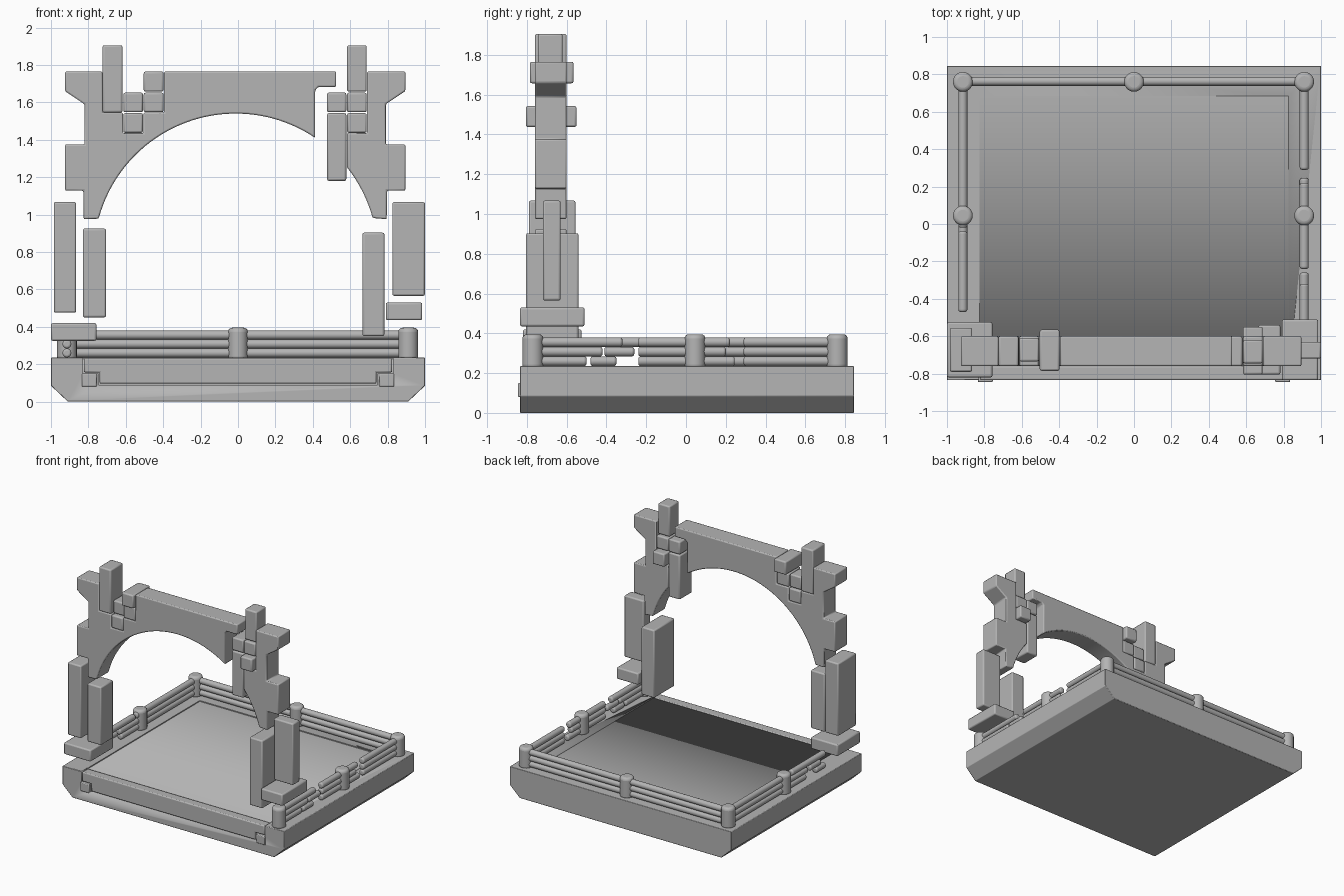
import bpy, bmesh, math

cube = bpy.data.objects.get("Cube")
if cube:
    bpy.data.objects.remove(cube, do_unlink=True)

stone = bpy.data.materials.new("grey stone")
stone.use_nodes = True
grey = (0.46, 0.46, 0.46, 1)
stone.diffuse_color = grey
bsdf = next(n for n in stone.node_tree.nodes if n.type == 'BSDF_PRINCIPLED')
bsdf.inputs["Base Color"].default_value = grey


def finish(name, bm, bevel=0.01, segments=2):
    """Turn a bmesh into a bevelled, shaded object."""
    bmesh.ops.recalc_face_normals(bm, faces=bm.faces)
    mesh = bpy.data.meshes.new(name)
    bm.to_mesh(mesh)
    bm.free()
    mesh.materials.append(stone)
    ob = bpy.data.objects.new(name, mesh)
    bpy.context.collection.objects.link(ob)
    if bevel:
        mod = ob.modifiers.new("Bevel", 'BEVEL')
        mod.width, mod.segments = bevel, segments
        mod.limit_method, mod.angle_limit = 'ANGLE', math.radians(30)
    bpy.ops.object.select_all(action='DESELECT')
    ob.select_set(True)
    bpy.context.view_layer.objects.active = ob
    bpy.ops.object.shade_smooth_by_angle(angle=math.radians(35))
    return ob


def prism(name, outline, y0, y1, bevel=0.01):
    """Extrude an x-z outline along y."""
    bm = bmesh.new()
    face = bm.faces.new([bm.verts.new((x, y0, z)) for x, z in outline])
    ext = bmesh.ops.extrude_face_region(bm, geom=[face])
    verts = [v for v in ext["geom"] if isinstance(v, bmesh.types.BMVert)]
    bmesh.ops.translate(bm, verts=verts, vec=(0, y1 - y0, 0))
    return finish(name, bm, bevel)


def box(name, x0, x1, z0, z1, y0=-0.76, y1=-0.60, bevel=0.01):
    return prism(name, [(x0, z0), (x1, z0), (x1, z1), (x0, z1)], y0, y1, bevel)


def rod(name, start, end, radius, bevel, axis):
    """Round bar between two points on one axis."""
    bm = bmesh.new()
    length = end[axis] - start[axis]
    bmesh.ops.create_cone(bm, cap_ends=True, segments=20, radius1=radius,
                          radius2=radius, depth=length)
    ob = finish(name, bm, bevel, 4)
    ob.location = [(a + b) / 2 for a, b in zip(start, end)]
    ob.rotation_euler = [(0, math.pi / 2, 0), (math.pi / 2, 0, 0), (0, 0, 0)][axis]
    return ob


def cut(target, cutter):
    cutter.hide_render = True
    cutter.hide_set(True)
    cutter.display_type = 'WIRE'
    mod = target.modifiers.new("Cut", 'BOOLEAN')
    mod.operation, mod.object, mod.solver = 'DIFFERENCE', cutter, 'EXACT'


def mirrored(half):
    """Complete a right-hand outline with its reflection."""
    return half + [(-x, z) for x, z in reversed(half)]


# Base with chamfered sides, a shallow floor recess and a front slot
TOP = 0.235
base = prism("base", mirrored([(0.91, 0), (1, 0.085), (1, TOP)]), -0.835, 0.845, 0.004)
cut(base, box("floor_cutter", -0.825, 0.825, TOP - 0.008, 0.4, -0.77, 0.685, 0))
sill = [(0.745, 0.09), (0.745, 0.15), (0.83, 0.15)]
cut(base, prism("sill_cutter", mirrored(sill + [(0.83, 0.4)]), -0.95, -0.76, 0))
inner_sill = [(0.74, 0.096), (0.74, 0.156), (0.824, 0.156), (0.824, TOP - 0.002)]
prism("front_sill", mirrored(inner_sill), -0.835, -0.76, 0.008)
for side, s in (("left", 1), ("right", -1)):
    x = s * 0.795
    box(f"{side}_sill_tab", x - 0.04, x + 0.04, 0.08, 0.15, -0.845, -0.78, 0.006)

# Fence posts
POSTS = [(-0.915, 0.76), (0, 0.76), (0.91, 0.76), (-0.915, 0.045), (0.91, 0.045), (0.91, -0.77)]
for i, (x, y) in enumerate(POSTS):
    rod(f"fence_post_{i + 1}", (x, y, 0.22), (x, y, 0.395), 0.053, 0.022, 2)

# Fence rails: unbroken at the back, snapped into lengths on the sides
LEVELS = (0.26, 0.308, 0.356)
LEFT_GAPS = [[(-0.77, -0.5), (-0.48, -0.35), (-0.24, 0.245), (0.29, 0.76)],
             [(-0.77, -0.42), (-0.41, -0.26), (-0.24, 0.2), (0.29, 0.76)],
             [(-0.77, -0.32), (-0.24, 0.22), (0.29, 0.76)]]
RIGHT_GAPS = [[(-0.47, -0.35), (-0.22, 0.76)],
              [(-0.41, -0.27), (-0.24, 0.76)],
              [(-0.47, -0.04), (-0.02, 0.76)]]
for i, z in enumerate(LEVELS):
    rod(f"back_rail_{i + 1}", (-0.91, 0.763, z), (0.91, 0.763, z), 0.024, 0.012, 0)
    for side, x, gaps in (("left", 0.91, LEFT_GAPS), ("right", -0.915, RIGHT_GAPS)):
        for j, (y0, y1) in enumerate(gaps[i]):
            rod(f"{side}_rail_{i + 1}_{j + 1}", (x, y0, z), (x, y1, z), 0.024, 0.012, 1)


# Broken arch in two pieces
def arc(x0, x1, steps):
    """Points on the underside of the arch."""
    cx, cz, r = -0.012, 0.781, 0.759
    a0, a1 = (math.acos((x - cx) / r) for x in (x0, x1))
    angles = [a0 + (a1 - a0) * i / steps for i in range(steps + 1)]
    return [(cx + r * math.cos(a), cz + r * math.sin(a)) for a in angles]


shoulder = [(0.91, 1.765), (0.91, 1.66), (0.805, 1.59), (0.805, 1.375),
            (0.91, 1.375), (0.91, 1.128), (0.812, 1.128), (0.81, 0.975)]
main = [(-x - 0.015, z) for x, z in shoulder] + arc(-0.745, 0.413, 40)
main += [(0.413, 1.665), (0.43, 1.683), (0.525, 1.683), (0.525, 1.765),
         (-0.395, 1.765), (-0.395, 1.545), (-0.505, 1.545), (-0.505, 1.435),
         (-0.615, 1.435), (-0.615, 1.545), (-0.725, 1.545), (-0.725, 1.765)]
prism("arch_main", main, -0.76, -0.60, 0.008)
stub = [(x - 0.015, z) for x, z in shoulder] + arc(0.72, 0.582, 12)
stub += [(0.582, 1.435), (0.69, 1.435), (0.69, 1.765)]
prism("arch_stub", stub, -0.76, -0.60, 0.008)

# Loose blocks set in the arch: x range, z range, y range
box("right_tall_block", -0.725, -0.617, 1.545, 1.905)
box("right_middle_block", -0.613, -0.508, 1.547, 1.652, -0.735, -0.61)
box("right_low_block", -0.613, -0.508, 1.437, 1.542)
box("right_top_block", -0.504, -0.398, 1.657, 1.765, -0.785, -0.565)
box("right_inner_block", -0.504, -0.398, 1.547, 1.652)
box("left_tall_block", 0.583, 0.688, 1.657, 1.905, -0.745, -0.62)
box("left_middle_block", 0.583, 0.688, 1.547, 1.652)
box("left_low_block", 0.583, 0.688, 1.437, 1.542, -0.805, -0.55)
box("left_inner_block", 0.476, 0.579, 1.547, 1.652)
box("left_hanging_block", 0.476, 0.579, 1.18, 1.542)

# Pillars and footing slabs
box("right_footing", -1, -0.757, 0.325, 0.42, -0.82, -0.525)
box("left_footing", 0.79, 0.985, 0.435, 0.53, -0.835, -0.51)
box("right_outer_pillar", -0.985, -0.865, 0.475, 1.067, -0.79, -0.555)
box("right_inner_pillar", -0.83, -0.705, 0.45, 0.925)
box("left_outer_pillar", 0.825, 1, 0.565, 1.067, -0.72, -0.63)
box("left_inner_pillar", 0.665, 0.783, 0.35, 0.903, -0.805, -0.54)
